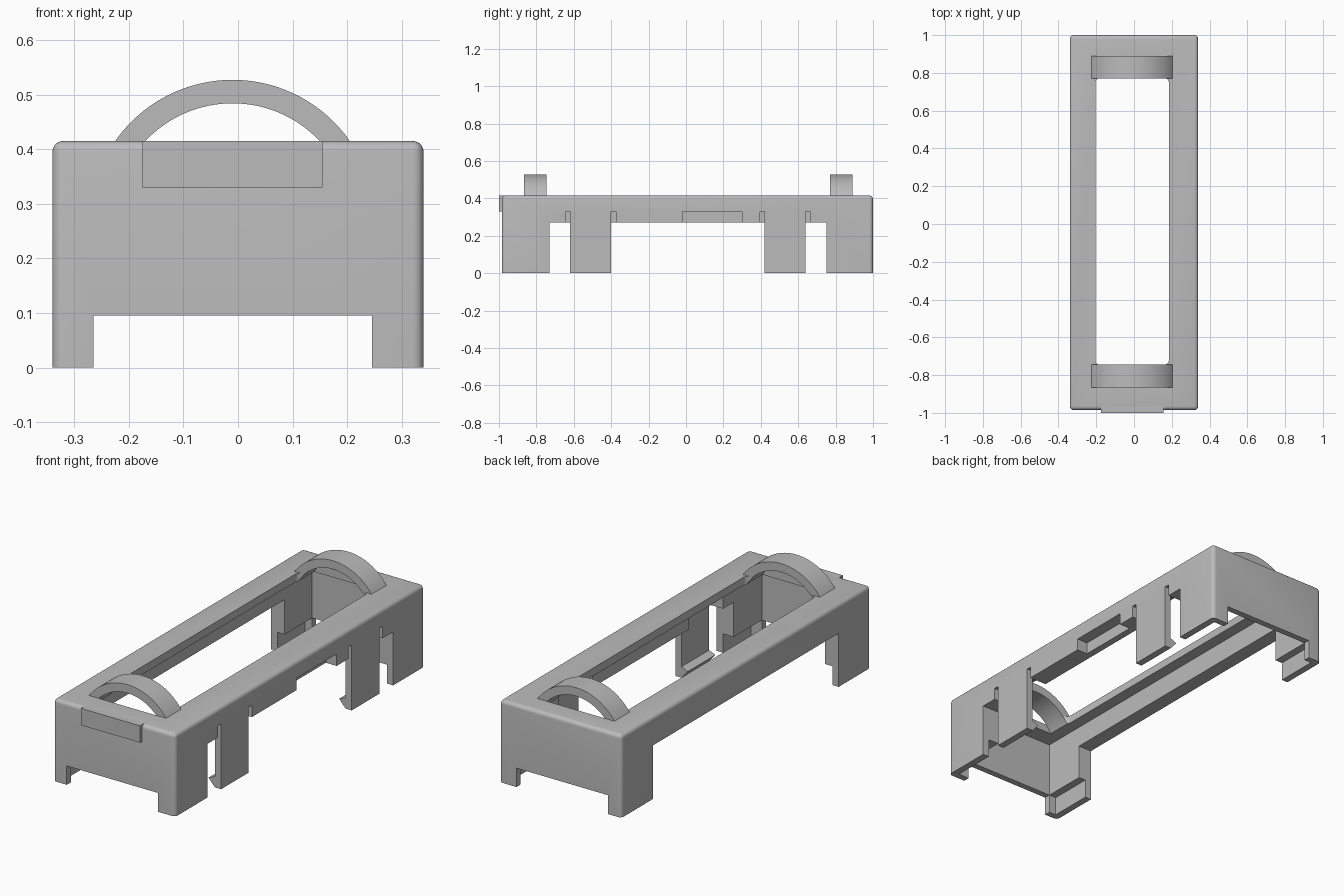
import bpy, bmesh, math

old = bpy.data.objects.get("Cube")
if old:
    bpy.data.objects.remove(old, do_unlink=True)

GREY = (0.5, 0.5, 0.5, 1)
mat = bpy.data.materials.new("plain grey plastic")
mat.use_nodes = True
mat.diffuse_color = GREY
mat.node_tree.nodes["Principled BSDF"].inputs["Base Color"].default_value = GREY

MID = -0.01          # centre line of the cavity
AXIS = 0.265         # height of the cylinder axis under the hoops


def finish(name, bm):
    bmesh.ops.recalc_face_normals(bm, faces=bm.faces)
    me = bpy.data.meshes.new(name)
    bm.to_mesh(me)
    bm.free()
    ob = bpy.data.objects.new(name, me)
    bpy.context.collection.objects.link(ob)
    me.materials.append(mat)
    return ob


def prism(name, points, axis, lo, hi):
    """Extrude a 2D outline along one axis; the outline uses the other two in order."""
    bm = bmesh.new()
    verts = []
    for p in points:
        co = list(p)
        co.insert(axis, lo)
        verts.append(bm.verts.new(co))
    face = bm.faces.new(verts)
    res = bmesh.ops.extrude_face_region(bm, geom=[face])
    for v in res["geom"]:
        if isinstance(v, bmesh.types.BMVert):
            v.co[axis] = hi
    return finish(name, bm)


def box(name, x, y, z):
    return prism(name, [(x[0], y[0]), (x[1], y[0]), (x[1], y[1]), (x[0], y[1])], 2, *z)


def round_edges(ob, test, radius, segments=5):
    bm = bmesh.new()
    bm.from_mesh(ob.data)
    edges = [e for e in bm.edges if test(*[v.co for v in e.verts])]
    bmesh.ops.bevel(bm, geom=edges, offset=radius, segments=segments,
                    affect='EDGES', profile=0.5)
    bm.to_mesh(ob.data)
    bm.free()


def upright(a, b):
    return abs(a.z - b.z) > 0.01


def cut(ob, cutter):
    cutter.hide_render = True
    mod = ob.modifiers.new("cut", 'BOOLEAN')
    mod.operation, mod.solver, mod.object = 'DIFFERENCE', 'EXACT', cutter
    bpy.ops.object.select_all(action='DESELECT')
    bpy.context.view_layer.objects.active = ob
    ob.select_set(True)
    bpy.ops.object.modifier_apply(modifier=mod.name)
    bpy.data.objects.remove(cutter, do_unlink=True)


def smooth(ob):
    bpy.ops.object.select_all(action='DESELECT')
    bpy.context.view_layer.objects.active = ob
    ob.select_set(True)
    bpy.ops.object.shade_smooth_by_angle(angle=math.radians(30))


# Housing: rounded outer block
TOP = 0.415
body = box("housing", (-0.34, 0.34), (-0.985, 1.0), (0, TOP))
round_edges(body, lambda a, b: upright(a, b) or min(a.z, b.z) > 0.4, 0.02)

# Hollow, open board slot at the ends, thinner feet, and open long sides
inner, board = (MID - 0.255, MID + 0.255), (-0.305, 0.305)
ends = (-0.953, 0.968)
cut(body, box("hollow", inner, ends, (-0.1, 0.375)))
cut(body, box("end_slot", inner, (-1.2, 1.2), (-0.1, 0.095)))
cut(body, box("foot_recess", board, ends, (-0.1, 0.095)))
cut(body, box("side_gap", (-0.5, 0.5), (-0.73, 0.75), (-0.1, 0.27)))

# Long window in the top
window = box("window", (-0.205, 0.185), (-0.745, 0.773), (0.3, 0.6))
round_edges(window, upright, 0.025)
cut(body, window)

# Round hollow running under the two hoops
ring = [(MID + 0.219 * math.cos(t * math.tau / 96), AXIS + 0.219 * math.sin(t * math.tau / 96))
        for t in range(96)]
cut(body, prism("round_hollow", ring, 1, -0.865, 0.89))

# Shallow pocket and clip slits on the left wall
cut(body, box("pocket", (0.28, 0.5), (-0.02, 0.30), (0.1, 0.33)))
for i, (a, b) in enumerate([(-0.62, -0.40), (0.42, 0.64)]):
    cut(body, box("clip_slit", (0.2, 0.5), (a - 0.025, b + 0.025), (0.1, 0.33)))
    # Snap clip with an inward hook
    hook = [(0.34, 0), (0.34, 0.33), (0.305, 0.33), (0.305, 0.055), (0.27, 0.04), (0.305, 0)]
    prism("snap_clip_%d" % (i + 1), hook, 1, a, b)
smooth(body)

# Hoops over both ends of the window
for name, y0, y1 in [("front_hoop", -0.865, -0.745), ("back_hoop", 0.77, 0.89)]:
    outline = []
    for radius, order in [(0.262, 1), (0.219, -1)]:
        half = math.acos((TOP - 0.005 - AXIS) / radius)
        for k in range(33):
            t = order * half * (k / 16 - 1)
            outline.append((MID + radius * math.sin(t), AXIS + radius * math.cos(t)))
    smooth(prism(name, outline, 1, y0, y1))

# Raised tab on the front wall
box("front_tab", (-0.175, 0.155), (-1.0, -0.965), (0.33, TOP))
